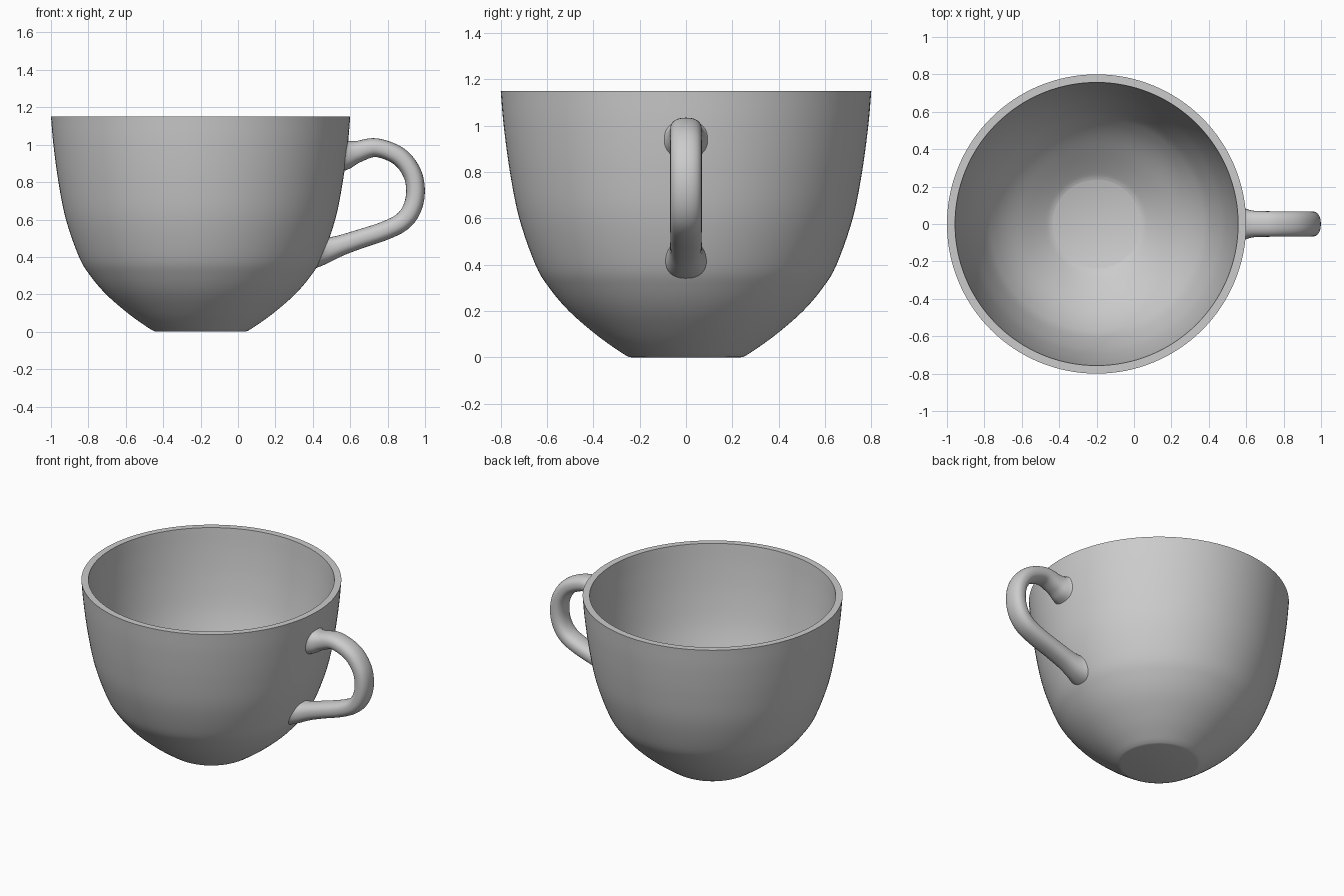
import bpy, bmesh, math
from mathutils import Vector

if "Cube" in bpy.data.objects:
    bpy.data.objects.remove(bpy.data.objects["Cube"])

CX = -0.2  # axis of the cup

mat = bpy.data.materials.new("plain grey")
mat.diffuse_color = (0.6, 0.6, 0.6, 1)
mat.use_nodes = True
mat.node_tree.nodes["Principled BSDF"].inputs["Base Color"].default_value = mat.diffuse_color


def smooth_curve(pts, n):
    """Catmull-Rom through rows of numbers, n steps per span."""
    v = [Vector(p) for p in pts]
    v = [2 * v[0] - v[1]] + v + [2 * v[-1] - v[-2]]
    out = []
    for a, b, c, d in zip(v, v[1:], v[2:], v[3:]):
        for i in range(n):
            t = i / n
            out.append(0.5 * (2 * b + (c - a) * t + (2 * a - 5 * b + 4 * c - d) * t * t
                              + (3 * b - a - 3 * c + d) * t ** 3))
    return out + [v[-2]]


def skin(name, rings, angle):
    """Join rings of points with quads and cap both ends."""
    bm = bmesh.new()
    rows = [[bm.verts.new(p) for p in r] for r in rings]
    n = len(rows[0])
    for a, b in zip(rows, rows[1:]):
        for i in range(n):
            j = (i + 1) % n
            bm.faces.new((a[i], a[j], b[j], b[i]))
    bm.faces.new(rows[0])
    bm.faces.new(rows[-1])
    bmesh.ops.recalc_face_normals(bm, faces=bm.faces)
    me = bpy.data.meshes.new(name)
    bm.to_mesh(me)
    bm.free()
    ob = bpy.data.objects.new(name, me)
    bpy.context.collection.objects.link(ob)
    me.materials.append(mat)
    bpy.ops.object.select_all(action='DESELECT')
    ob.select_set(True)
    bpy.context.view_layer.objects.active = ob
    bpy.ops.object.shade_smooth_by_angle(angle=math.radians(angle))
    return ob


# Cup bowl: outer wall, flat rim, inner wall down to the flat floor
outer = [(.235, 0), (.252, .005), (.29, .028), (.39, .1), (.505, .2), (.59, .3),
         (.65, .4), (.72, .6), (.76, .8), (.787, 1), (.8, 1.15)]
inner = [(.757, 1.15), (.743, 1), (.717, .81), (.675, .61), (.608, .42), (.55, .32),
         (.472, .23), (.36, .135), (.27, .068), (.235, .05)]
N = 128
profile = smooth_curve(outer, 5) + smooth_curve(inner, 5)
skin("cup_bowl", [[(CX + r * math.cos(2 * math.pi * i / N),
                    r * math.sin(2 * math.pi * i / N), z) for i in range(N)]
                  for r, z in profile], 35)

# Handle: x, z, half thickness, half width; flared where it meets the bowl
path = [(.566, .945, .092, .1), (.59, .948, .077, .085), (.64, .963, .058, .071),
        (.74, .984, .05, .068), (.86, .938, .05, .068), (.93, .85, .05, .068),
        (.949, .75, .05, .068), (.93, .657, .05, .068), (.878, .588, .05, .068),
        (.785, .54, .05, .068), (.65, .495, .051, .068), (.54, .458, .056, .07),
        (.478, .435, .07, .079), (.438, .418, .09, .095)]
rows = smooth_curve(path, 6)
M = 32
rings = []
for k, row in enumerate(rows):
    t = rows[min(k + 1, len(rows) - 1)] - rows[max(k - 1, 0)]
    up = Vector((-t[1], t[0])).normalized()
    # turn the end sections to lie along the bowl wall
    w0 = max(0, 1 - k / 12)
    w1 = max(0, 1 - (len(rows) - 1 - k) / 12)
    up = up.lerp(Vector((.11, .99)), w0).lerp(Vector((-.41, -.91)), w1).normalized()
    ring = []
    for i in range(M):
        a = 2 * math.pi * i / M
        c, s = math.cos(a), math.sin(a)
        c, s = (math.copysign(abs(q) ** .85, q) for q in (c, s))
        ring.append((row[0] + up.x * row[2] * s, row[3] * c, row[1] + up.y * row[2] * s))
    rings.append(ring)
skin("handle", rings, 60)
